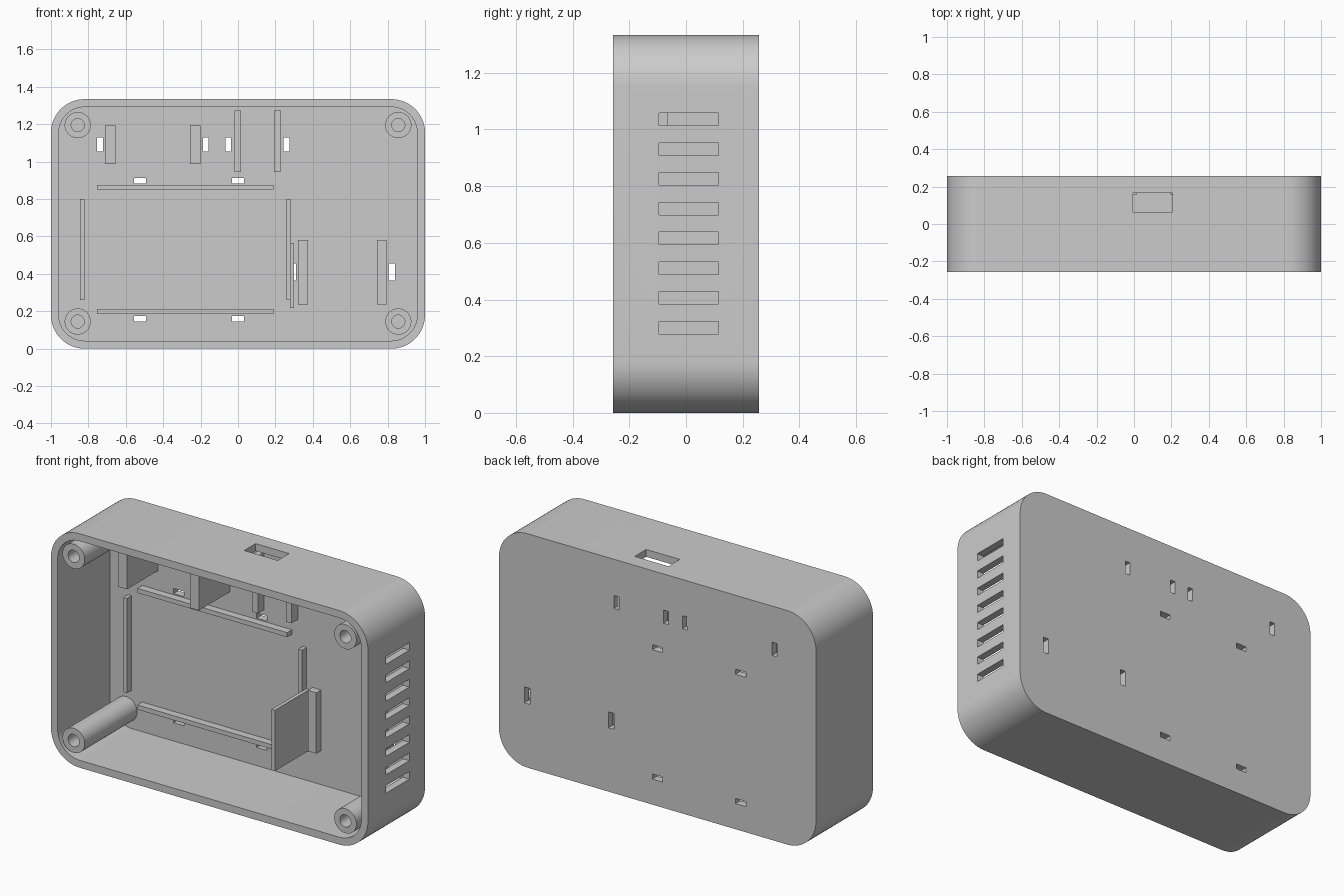
import bpy, bmesh
from math import sin, cos, pi

if "Cube" in bpy.data.objects:
    bpy.data.objects.remove(bpy.data.objects["Cube"])

W, H, D = 1.0, 1.334, 0.257      # half width, height, half depth
WALL, FLOOR = 0.042, 0.215       # wall thickness, inner face of back wall


def rounded_rect(inset, radius, seg=16):
    """Rounded outline in x/z, counter-clockwise."""
    cx, cz, pts = W - inset - radius, H / 2 - inset - radius, []
    for q, (sx, sz) in enumerate([(1, 1), (-1, 1), (-1, -1), (1, -1)]):
        for i in range(seg + 1):
            a = (q + i / seg) * pi / 2
            pts.append((sx * cx + radius * cos(a), H / 2 + sz * cz + radius * sin(a)))
    return pts


def circle(x, z, r, n=40):
    return [(x + r * cos(2 * pi * i / n), z + r * sin(2 * pi * i / n)) for i in range(n)]


def finish(name, bm):
    bmesh.ops.recalc_face_normals(bm, faces=bm.faces)
    me = bpy.data.meshes.new(name)
    bm.to_mesh(me)
    bm.free()
    ob = bpy.data.objects.new(name, me)
    bpy.context.collection.objects.link(ob)
    return ob


def cup(name, outer, inner, y_front, y_floor, y_back):
    """Hollow body open to the front, closed at the back."""
    bm = bmesh.new()
    rings = [[bm.verts.new((x, y, z)) for x, z in prof] for prof, y in
             [(outer, y_back), (outer, y_front), (inner, y_front), (inner, y_floor)]]
    n = len(outer)
    for a, b in zip(rings, rings[1:]):
        for i in range(n):
            j = (i + 1) % n
            bm.faces.new((a[i], a[j], b[j], b[i]))
    bm.faces.new(rings[0])
    bm.faces.new(rings[-1])
    return finish(name, bm)


def add_box(bm, x0, x1, y0, y1, z0, z1):
    vs = bmesh.ops.create_cube(bm, size=1)["verts"]
    for v in vs:
        v.co = (x0 if v.co.x < 0 else x1, y0 if v.co.y < 0 else y1, z0 if v.co.z < 0 else z1)


def box(name, *b):
    bm = bmesh.new()
    add_box(bm, *b)
    return finish(name, bm)


def smooth(ob):
    bpy.ops.object.select_all(action='DESELECT')
    ob.select_set(True)
    bpy.context.view_layer.objects.active = ob
    bpy.ops.object.shade_smooth_by_angle()


# Case shell
case = cup("case_shell", rounded_rect(0, 0.18), rounded_rect(WALL, 0.138), -D, FLOOR, D)

# Openings: side vents, top port, tie slots in the back wall
bm = bmesh.new()
for i in range(8):
    z = 0.279 + 0.105 * i
    add_box(bm, 0.93, 1.05, -0.095, 0.1155, z, z + 0.044)
add_box(bm, -0.005, 0.207, 0.063, 0.166, 1.27, 1.4)
slots = [(x, x + 0.031, 1.053, 1.128) for x in (-0.754, -0.188, -0.068, 0.244)]
slots += [(x, x + 0.065, z, z + 0.029) for x in (-0.557, -0.033) for z in (0.146, 0.883)]
slots += [(x, x + 0.035, 0.364, 0.455) for x in (0.274, 0.805)]
for x0, x1, z0, z1 in slots:
    add_box(bm, x0, x1, 0.19, 0.3, z0, z1)
cutter = finish("opening_cutter", bm)
cutter.hide_render = True
mod = case.modifiers.new("openings", 'BOOLEAN')
mod.operation, mod.solver, mod.object = 'DIFFERENCE', 'EXACT', cutter
bpy.context.view_layer.objects.active = case
bpy.ops.object.modifier_apply(modifier=mod.name)
bpy.data.objects.remove(cutter)
smooth(case)

# Corner screw posts
for x in (-0.857, 0.857):
    for z in (0.145, 1.195):
        smooth(cup("screw_post", circle(x, z, 0.07), circle(x, z, 0.035), -D, FLOOR - 0.001, FLOOR))

# Board locating rails
for z in (0.185, 0.85):
    box("board_rail_horizontal", -0.755, 0.19, 0.172, FLOOR, z, z + 0.026)
for x in (-0.845, 0.259):
    box("board_rail_vertical", x, x + 0.023, 0.173, FLOOR, 0.26, 0.80)

# Upper left tall supports
for x in (-0.71, -0.257):
    box("tall_support", x, x + 0.056, -0.065, FLOOR, 0.988, 1.192)

# Port guides under the top opening
for x in (-0.02, 0.192):
    box("port_guide", x, x + 0.035, 0.157, FLOOR, 0.945, 1.272)

# Lower right module ledges and divider
for x in (0.32, 0.742):
    box("module_ledge", x, x + 0.053, 0.172, FLOOR, 0.235, 0.582)
box("divider_plate", 0.279, 0.30, -0.096, FLOOR, 0.218, 0.565)
